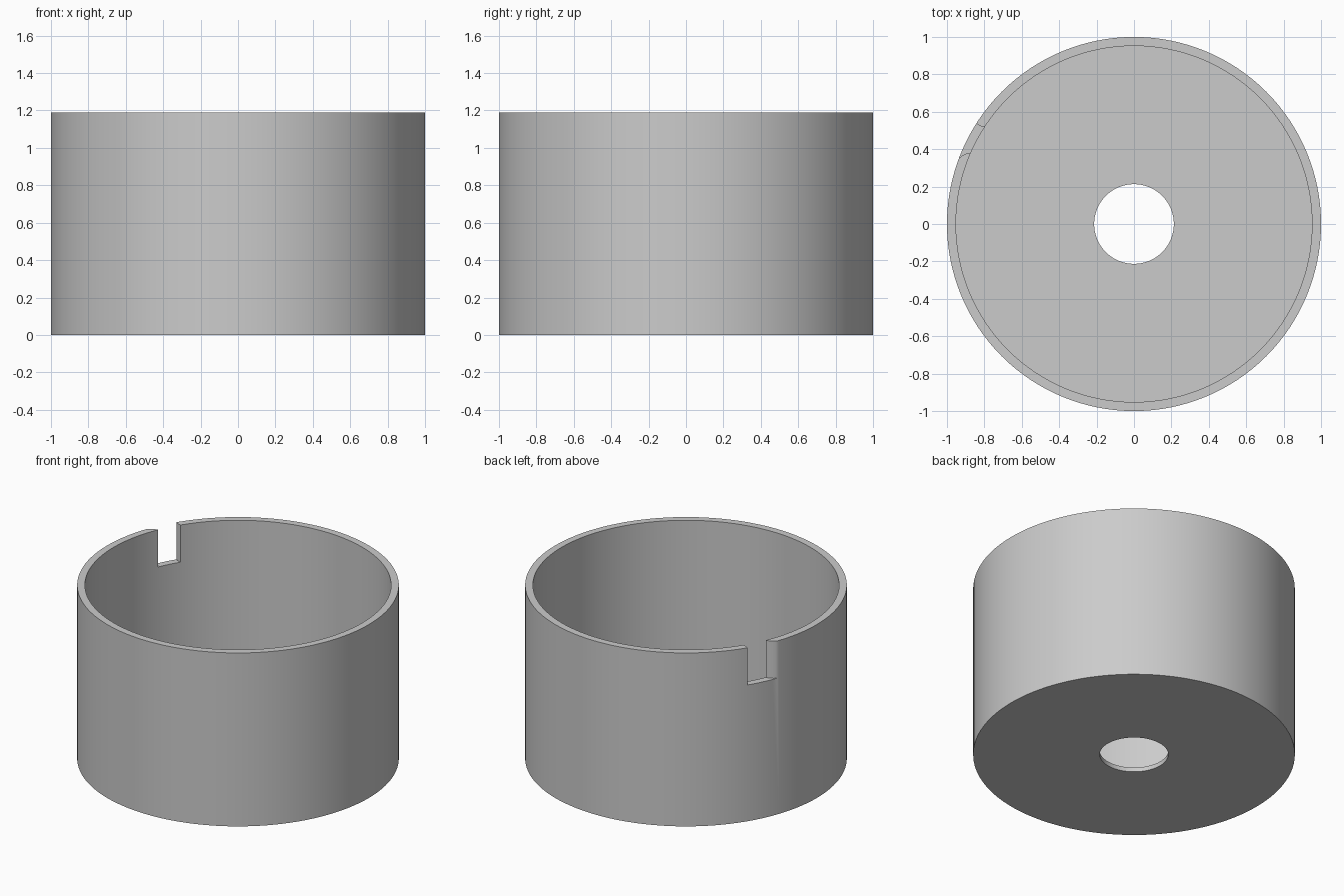
import bpy
import bmesh
import math
from mathutils import Vector

if "Cube" in bpy.data.objects:
    bpy.data.objects.remove(bpy.data.objects["Cube"], do_unlink=True)

HEIGHT, FLOOR = 1.19, 0.03
OUTER, INNER, HOLE = 1.0, 0.952, 0.213
SLOT_BOTTOM = 0.935
SEGMENTS = 128

grey = bpy.data.materials.new("plain grey")
grey.use_nodes = True
colour = (0.6, 0.6, 0.6, 1)
grey.diffuse_color = colour
grey.node_tree.nodes["Principled BSDF"].inputs["Base Color"].default_value = colour


def add_object(name, bm):
    bmesh.ops.recalc_face_normals(bm, faces=bm.faces)
    mesh = bpy.data.meshes.new(name)
    bm.to_mesh(mesh)
    bm.free()
    mesh.materials.append(grey)
    obj = bpy.data.objects.new(name, mesh)
    bpy.context.collection.objects.link(obj)
    return obj


# Cup: wall and pierced floor turned from one closed profile
bm = bmesh.new()
profile = [(HOLE, 0), (OUTER, 0), (OUTER, HEIGHT),
           (INNER, HEIGHT), (INNER, FLOOR), (HOLE, FLOOR)]
rings = []
for i in range(SEGMENTS):
    a = math.tau * i / SEGMENTS
    rings.append([bm.verts.new((r * math.cos(a), r * math.sin(a), z)) for r, z in profile])
for i, ring in enumerate(rings):
    after = rings[(i + 1) % SEGMENTS]
    for j in range(len(profile)):
        k = (j + 1) % len(profile)
        bm.faces.new((ring[j], after[j], after[k], ring[k]))
cup = add_object("cup", bm)


# Slot cutter: a block whose two sides bulge inward to round the wall ends
def curve(start, control, end, steps=8):
    s, c, e = Vector(start), Vector(control), Vector(end)
    return [s * (1 - t) ** 2 + c * 2 * t * (1 - t) + e * t * t
            for t in (i / steps for i in range(steps + 1))]


outline = curve((-0.86, 0.57), (-0.845, 0.516), (-0.78, 0.517))
outline += curve((-0.86, 0.38), (-0.91, 0.385), (-0.95, 0.335))
outline.append(Vector((-1.05, 0.45)))
bm = bmesh.new()
base = bm.faces.new([bm.verts.new((p.x, p.y, SLOT_BOTTOM)) for p in outline])
grown = bmesh.ops.extrude_face_region(bm, geom=[base])["geom"]
top = [v for v in grown if isinstance(v, bmesh.types.BMVert)]
bmesh.ops.translate(bm, vec=(0, 0, HEIGHT), verts=top)
cutter = add_object("slot_cutter", bm)
cutter.hide_render = True

# Cut the slot, then remove the cutter
cut = cup.modifiers.new("slot", "BOOLEAN")
cut.operation = "DIFFERENCE"
cut.solver = "EXACT"
cut.object = cutter
bpy.ops.object.select_all(action="DESELECT")
bpy.context.view_layer.objects.active = cup
cup.select_set(True)
bpy.ops.object.modifier_apply(modifier=cut.name)
bpy.data.objects.remove(cutter, do_unlink=True)
bpy.ops.object.shade_smooth_by_angle(angle=math.radians(30))
